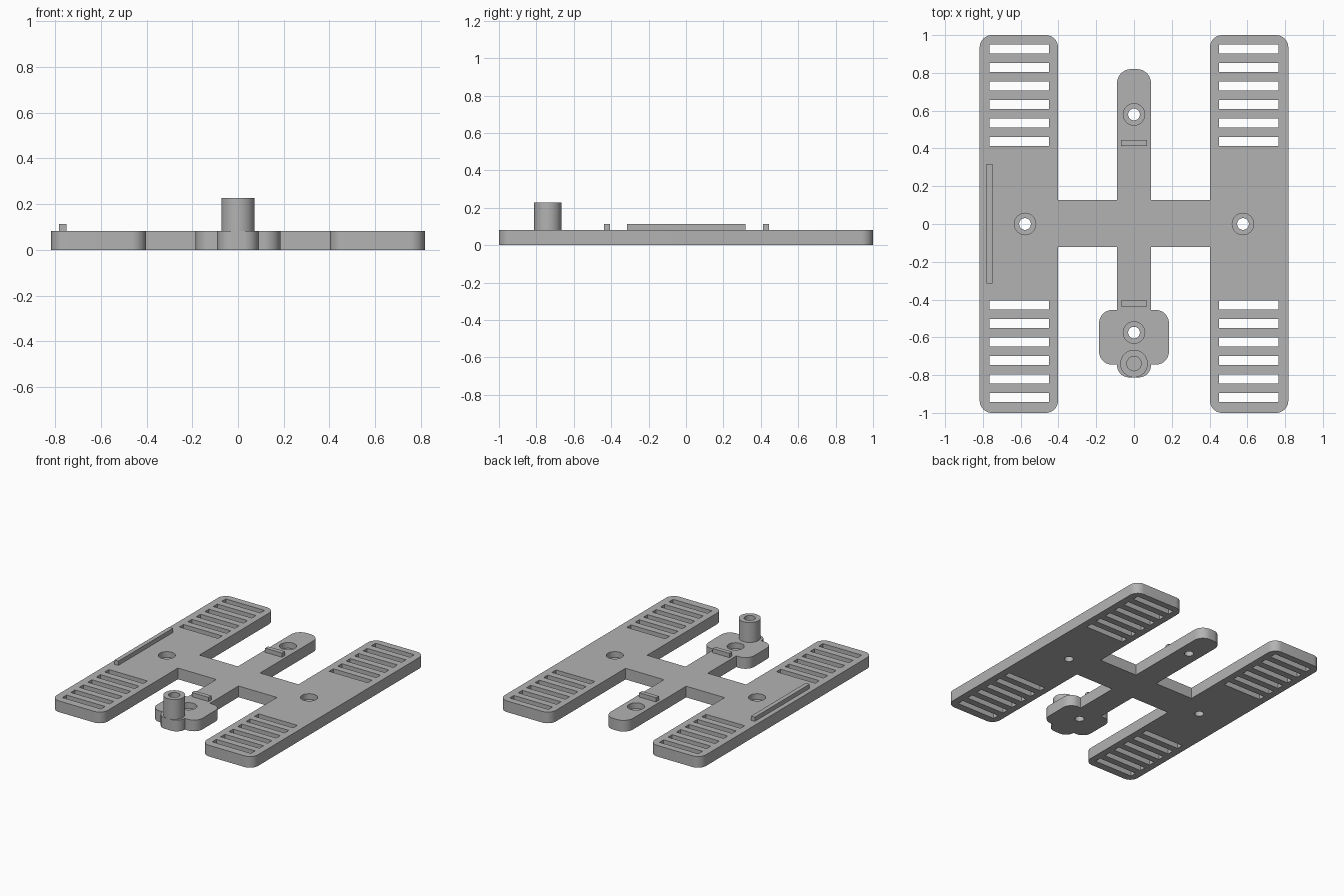
import bpy, bmesh, math
from mathutils import Vector, Matrix

cube = bpy.data.objects.get("Cube")
if cube:
    bpy.data.objects.remove(cube, do_unlink=True)

grey = bpy.data.materials.new("plain grey")
grey.use_nodes = True
COLOUR = (0.45, 0.45, 0.45, 1)
grey.diffuse_color = COLOUR
grey.node_tree.nodes["Principled BSDF"].inputs["Base Color"].default_value = COLOUR

TOP = 0.082          # plate thickness
RIDGE_TOP = 0.113
POST_TOP = 0.228
SINK = 0.04          # floor of the screw recesses


def finish(name, bm):
    bmesh.ops.recalc_face_normals(bm, faces=bm.faces)
    mesh = bpy.data.meshes.new(name)
    bm.to_mesh(mesh)
    bm.free()
    mesh.materials.append(grey)
    obj = bpy.data.objects.new(name, mesh)
    bpy.context.collection.objects.link(obj)
    return obj


def add_box(bm, x0, x1, y0, y1, z0, z1):
    place = Matrix.Translation(((x0 + x1) / 2, (y0 + y1) / 2, (z0 + z1) / 2))
    size = Matrix.Diagonal((x1 - x0, y1 - y0, z1 - z0, 1))
    bmesh.ops.create_cube(bm, size=1, matrix=place @ size)


def add_cylinder(bm, x, y, r, z0, z1):
    bmesh.ops.create_cone(bm, cap_ends=True, segments=48, radius1=r, radius2=r,
                          depth=z1 - z0, matrix=Matrix.Translation((x, y, (z0 + z1) / 2)))


def rounded(corners, steps=10):
    """Replace each (x, y, radius) right-angled corner by an arc."""
    points = []
    for i, (x, y, r) in enumerate(corners):
        p = Vector((x, y))
        if r == 0:
            points.append(p)
            continue
        a = (Vector(corners[i - 1][:2]) - p).normalized() * r
        b = (Vector(corners[(i + 1) % len(corners)][:2]) - p).normalized() * r
        for k in range(steps + 1):
            t = k / steps * math.pi / 2
            points.append(p + a * (1 - math.sin(t)) + b * (1 - math.cos(t)))
    return points


def cut(obj, cutter):
    mod = obj.modifiers.new("cut", "BOOLEAN")
    mod.operation = "DIFFERENCE"
    mod.solver = "EXACT"
    mod.object = cutter
    cutter.hide_render = True
    bpy.context.view_layer.objects.active = obj
    bpy.ops.object.modifier_apply(modifier=mod.name)
    bpy.data.objects.remove(cutter, do_unlink=True)


def smooth(obj):
    bpy.ops.object.select_all(action="DESELECT")
    obj.select_set(True)
    bpy.context.view_layer.objects.active = obj
    bpy.ops.object.shade_smooth_by_angle(angle=math.radians(30))


# Base plate: right half of the outline, mirrored across x
half = [(0.09, -0.812, 0.065), (0.09, -0.745, 0), (0.185, -0.745, 0.07),
        (0.185, -0.455, 0.07), (0.09, -0.455, 0), (0.09, -0.123, 0),
        (0.402, -0.123, 0), (0.402, -1, 0.065), (0.817, -1, 0.065),
        (0.817, 1, 0.065), (0.402, 1, 0.065), (0.402, 0.127, 0),
        (0.09, 0.127, 0), (0.09, 0.82, 0.075)]
outline = half + [(-x, y, r) for x, y, r in reversed(half)]
bm = bmesh.new()
face = bm.faces.new([bm.verts.new((p.x, p.y, 0)) for p in rounded(outline)])
extruded = bmesh.ops.extrude_face_region(bm, geom=[face], use_keep_orig=True)["geom"]
bmesh.ops.translate(bm, vec=(0, 0, TOP),
                    verts=[v for v in extruded if isinstance(v, bmesh.types.BMVert)])
plate = finish("base_plate", bm)

# Vent slots and screw holes
screws = [(-0.577, 0), (0.577, 0), (0, 0.58), (0, -0.575)]
through = bmesh.new()
recess = bmesh.new()
for side in (-1, 1):
    for end in (-1, 1):
        for i in range(6):
            y = end * (0.433 + 0.098 * i) + 0.004
            x = side * 0.608
            add_box(through, x - 0.157, x + 0.157, y - 0.024, y + 0.024, -0.1, 0.2)
for x, y in screws:
    add_cylinder(through, x, y, 0.031, -0.1, 0.2)
    add_cylinder(recess, x, y, 0.057, SINK, 0.2)
cut(plate, finish("through_cutter", through))
cut(plate, finish("recess_cutter", recess))
smooth(plate)

# Hollow post at the front
bm = bmesh.new()
add_cylinder(bm, 0, -0.739, 0.073, TOP, POST_TOP)
post = finish("post", bm)
bm = bmesh.new()
add_cylinder(bm, 0, -0.739, 0.038, TOP + 0.01, 0.4)
cut(post, finish("post_cutter", bm))
smooth(post)

# Raised locating ridges
for name, x0, x1, y0, y1 in [("side_ridge", -0.782, -0.75, -0.316, 0.318),
                             ("back_ridge", -0.068, 0.068, 0.413, 0.445),
                             ("front_ridge", -0.068, 0.068, -0.438, -0.406)]:
    bm = bmesh.new()
    add_box(bm, x0, x1, y0, y1, TOP, RIDGE_TOP)
    finish(name, bm)
